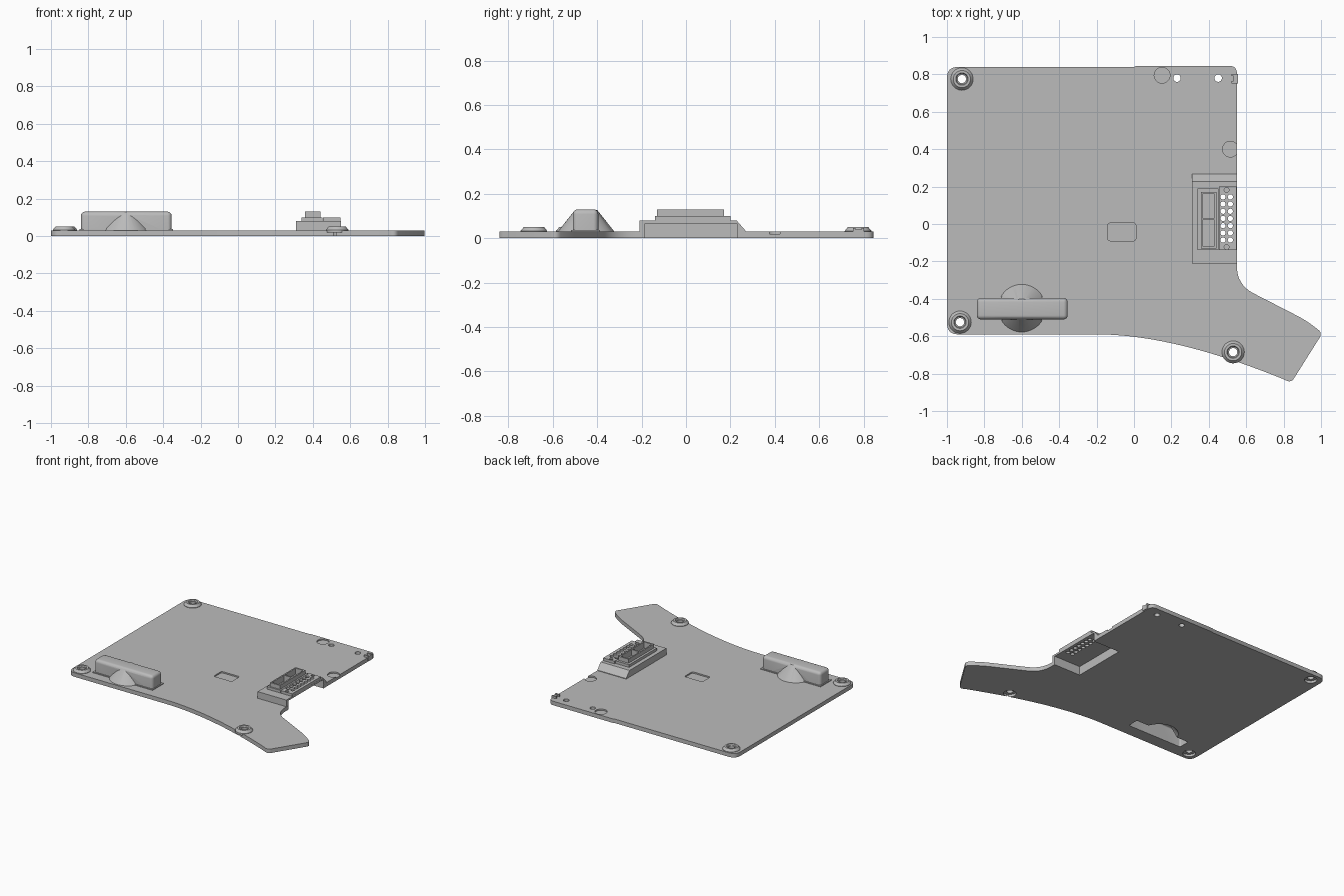
import bpy, bmesh, math
from mathutils import Vector

if "Cube" in bpy.data.objects:
    bpy.data.objects.remove(bpy.data.objects["Cube"], do_unlink=True)

grey = bpy.data.materials.new("plain_grey")
grey.use_nodes = True
grey.diffuse_color = (0.5, 0.5, 0.5, 1)
grey.node_tree.nodes["Principled BSDF"].inputs["Base Color"].default_value = (0.5, 0.5, 0.5, 1)


def finish(name, bm):
    bmesh.ops.recalc_face_normals(bm, faces=bm.faces)
    mesh = bpy.data.meshes.new(name)
    bm.to_mesh(mesh)
    bm.free()
    mesh.materials.append(grey)
    ob = bpy.data.objects.new(name, mesh)
    bpy.context.collection.objects.link(ob)
    return ob


def prism(name, points, z0, z1):
    bm = bmesh.new()
    face = bm.faces.new([bm.verts.new((x, y, z0)) for x, y in points])
    top = bmesh.ops.extrude_face_region(bm, geom=[face])["geom"]
    bmesh.ops.translate(bm, vec=(0, 0, z1 - z0),
                        verts=[v for v in top if isinstance(v, bmesh.types.BMVert)])
    return finish(name, bm)


def box(name, x0, x1, y0, y1, z0, z1, bevel=0):
    ob = prism(name, [(x0, y0), (x1, y0), (x1, y1), (x0, y1)], z0, z1)
    if bevel:
        bm = bmesh.new()
        bm.from_mesh(ob.data)
        bmesh.ops.bevel(bm, geom=bm.edges[:], offset=bevel, segments=5,
                        profile=0.5, affect='EDGES')
        bm.to_mesh(ob.data)
        bm.free()
    return ob


def cone(name, x, y, z0, z1, r0, r1=None, sides=32):
    bm = bmesh.new()
    bmesh.ops.create_cone(bm, cap_ends=True, segments=sides, radius1=r0,
                          radius2=r0 if r1 is None else r1, depth=z1 - z0)
    bmesh.ops.translate(bm, verts=bm.verts, vec=(x, y, (z0 + z1) / 2))
    return finish(name, bm)


def combine(ob, tool, operation='DIFFERENCE', keep=False):
    mod = ob.modifiers.new("join", 'BOOLEAN')
    mod.operation, mod.solver, mod.object = operation, 'EXACT', tool
    bpy.context.view_layer.objects.active = ob
    bpy.ops.object.modifier_apply(modifier=mod.name)
    if not keep:
        bpy.data.objects.remove(tool, do_unlink=True)


def smooth(ob, angle=30):
    bpy.ops.object.select_all(action='DESELECT')
    ob.select_set(True)
    bpy.context.view_layer.objects.active = ob
    bpy.ops.object.shade_smooth_by_angle(angle=math.radians(angle))


def curve(a, c, b, n):
    a, c, b = Vector(a), Vector(c), Vector(b)
    return [a * (1 - t) ** 2 + c * 2 * t * (1 - t) + b * t * t
            for t in (i / n for i in range(n + 1))]


def rounded(corners):
    out = []
    for i, (x, y, r) in enumerate(corners):
        p = Vector((x, y))
        if not r:
            out.append(p)
            continue
        before = Vector(corners[i - 1][:2]) - p
        after = Vector(corners[(i + 1) % len(corners)][:2]) - p
        out += curve(p + before.normalized() * r, p, p + after.normalized() * r, 8)
    return out


# Base plate with its swept front arm
front_edge = [(p.x, p.y, 0) for p in curve((0.80, -0.83), (0.21, -0.59), (-0.2, -0.59), 20)]
corners = [(-1, -0.59, 0.06), (-1, 0.84, 0.06), (0, 0.84, 0), (0.01, 0.845, 0),
           (0.55, 0.845, 0.04), (0.55, -0.325, 0.10), (0.92, -0.515, 0.06),
           (1.008, -0.583, 0.03), (0.84, -0.85, 0.03)] + front_edge
plate = prism("base_plate", rounded(corners), 0, 0.03)

# Shallow recesses and small through holes
for x, y in ((0.15, 0.795), (0.515, 0.40)):
    combine(plate, cone("recess", x, y, 0.02, 0.1, 0.042))
pocket = [(-0.14, -0.09, 0.015), (0.01, -0.09, 0.015), (0.01, 0.005, 0.015), (-0.14, 0.005, 0.015)]
combine(plate, prism("pocket", rounded(pocket), 0.02, 0.1))
for x in (0.23, 0.45):
    combine(plate, cone("hole", x, 0.78, -0.1, 0.1, 0.02))

# Screw bosses: lathed collars over counterbored holes
collar = [(0.060, 0.018), (0.060, 0.033), (0.046, 0.05), (0.033, 0.05),
          (0.029, 0.042), (0.022, 0.042), (0.022, 0.018)]
for i, (x, y) in enumerate(((-0.92, 0.775), (-0.93, -0.525), (0.53, -0.685))):
    combine(plate, cone("counterbore", x, y, -0.1, 0.1, 0.043))
    bm = bmesh.new()
    verts = [bm.verts.new((r, 0, z)) for r, z in collar]
    edges = [bm.edges.new((verts[k - 1], verts[k])) for k in range(len(verts))]
    bmesh.ops.spin(bm, geom=verts + edges, axis=(0, 0, 1), cent=(0, 0, 0),
                   angle=math.tau, steps=32, use_duplicate=False)
    bmesh.ops.remove_doubles(bm, verts=bm.verts, dist=0.0005)
    bmesh.ops.translate(bm, verts=bm.verts, vec=(x, y, 0))
    smooth(finish("screw_boss_%d" % (i + 1), bm))

# Raised hollow bar with a conical bulge behind it
bar = box("raised_bar", -0.84, -0.355, -0.51, -0.395, -0.05, 0.13, 0.022)
combine(bar, cone("bulge", -0.6, -0.45, 0.004, 0.127, 0.148, 0.05, 48), 'UNION')
combine(bar, box("trim", -1, 0, -1, 0, -0.2, 0.004))
combine(bar, box("trim", -1, 0, -0.7, -0.509, -0.2, 0.02))
hollow = box("hollow", -0.825, -0.37, -0.495, -0.41, -0.1, 0.115, 0.01)
combine(hollow, cone("bulge_hollow", -0.6, -0.45, -0.02, 0.112, 0.148, 0.043, 48), 'UNION')
combine(hollow, box("trim", -1, 0, -0.8, -0.495, -0.3, 0.3))
combine(bar, hollow, keep=True)
combine(plate, hollow)
smooth(bar)
flange = box("bar_flange", -0.847, -0.348, -0.517, -0.388, 0.02, 0.036)
combine(flange, box("flange_gap", -0.83, -0.365, -0.50, -0.405, 0, 0.1))
combine(flange, cone("flange_gap", -0.6, -0.45, 0, 0.1, 0.12))

# Connector housing: sloped shell, open below and to the side
side = [(-0.21, 0.004), (-0.21, 0.08), (0.228, 0.08), (0.268, 0.034), (0.268, 0.004)]
bm = bmesh.new()
face = bm.faces.new([bm.verts.new((0.31, y, z)) for y, z in side])
ext = bmesh.ops.extrude_face_region(bm, geom=[face])["geom"]
bmesh.ops.translate(bm, vec=(0.2395, 0, 0),
                    verts=[v for v in ext if isinstance(v, bmesh.types.BMVert)])
housing = finish("connector_housing", bm)
combine(housing, box("pin_block", 0.455, 0.549, -0.14, 0.20, 0.07, 0.10), 'UNION')
cavity = box("cavity", 0.328, 0.7, -0.185, 0.23, -0.1, 0.066)
combine(housing, cavity, keep=True)
combine(plate, cavity)

# Two columns of pin holes and two blind locating dimples
for x in (0.476, 0.515):
    for row in range(7):
        combine(housing, cone("pin_hole", x, 0.145 - row * 0.0385, 0, 0.2, 0.014, sides=16))
for y in (0.182, -0.124):
    combine(housing, cone("dimple", 0.495, y, 0.09, 0.2, 0.013, sides=16))

# Socket with two compartments
socket = box("socket_base", 0.34, 0.452, -0.14, 0.19, 0.075, 0.10)
combine(socket, box("socket_wall", 0.357, 0.44, -0.13, 0.172, 0.08, 0.13), 'UNION')
for y0, y1 in ((-0.118, 0.022), (0.032, 0.16)):
    combine(socket, box("compartment", 0.367, 0.43, y0, y1, 0.085, 0.2))

# Edge clip at the back corner
for i, y in enumerate((0.752, 0.79)):
    box("clip_cheek_%d" % (i + 1), 0.52, 0.556, y, y + 0.012, 0.004, 0.045)
box("clip_bridge", 0.532, 0.556, 0.76, 0.794, 0.004, 0.04)

smooth(plate)
